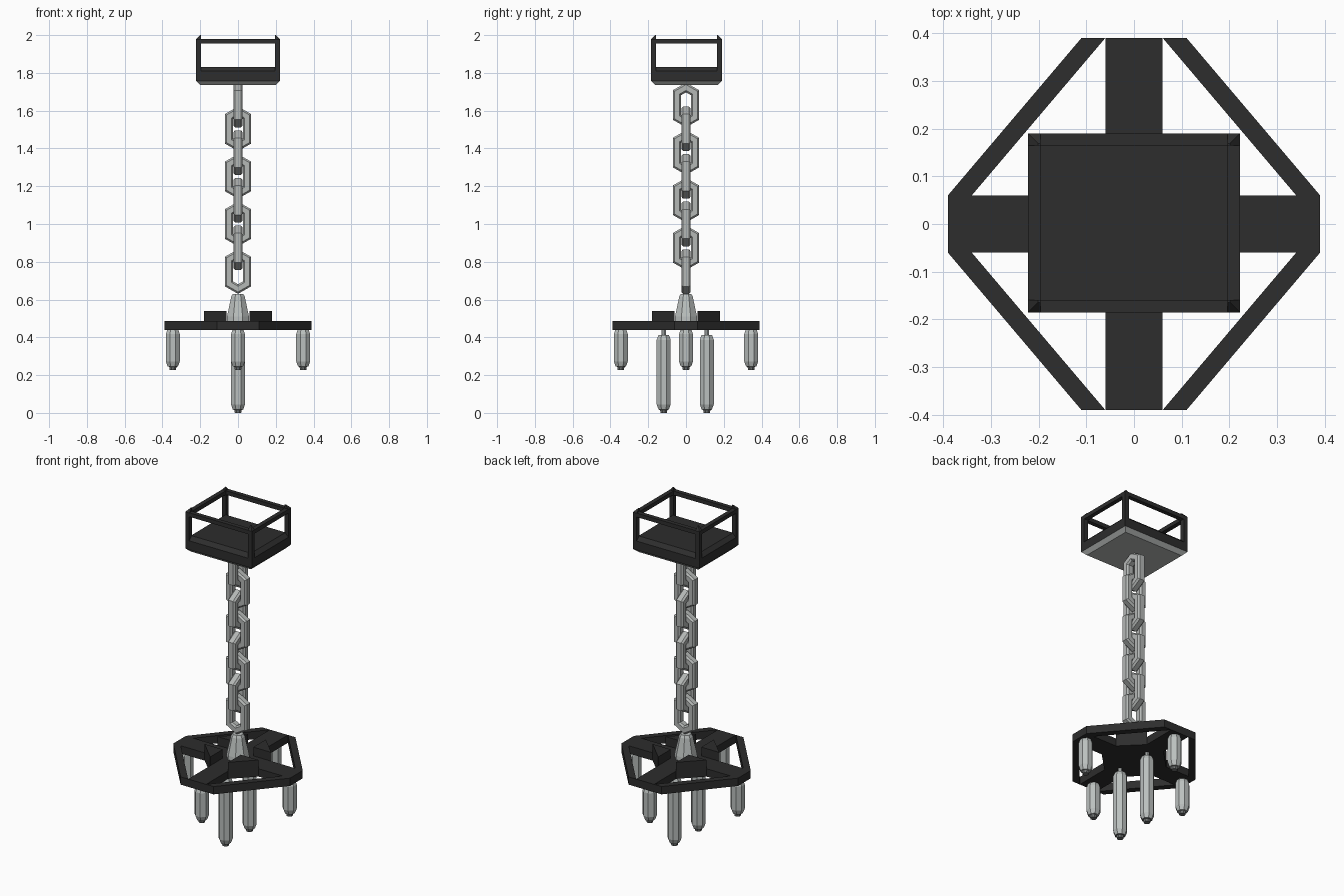
import bpy, bmesh, math
from mathutils import Matrix

if "Cube" in bpy.data.objects:
    bpy.data.objects.remove(bpy.data.objects["Cube"])


def material(name, col):
    m = bpy.data.materials.new(name)
    m.diffuse_color = (*col, 1)
    m.use_nodes = True
    m.node_tree.nodes["Principled BSDF"].inputs["Base Color"].default_value = m.diffuse_color
    return m


BLACK = material("black metal", (0.026, 0.026, 0.026))
STEEL = material("grey steel", (0.46, 0.48, 0.47))
TUBE = material("pale tube metal", (0.5, 0.53, 0.52))
DARK = material("dark tip", (0.16, 0.17, 0.17))


def finish(name, bm, *mats):
    bmesh.ops.recalc_face_normals(bm, faces=bm.faces)
    me = bpy.data.meshes.new(name)
    bm.to_mesh(me)
    bm.free()
    for m in mats:
        me.materials.append(m)
    ob = bpy.data.objects.new(name, me)
    bpy.context.collection.objects.link(ob)
    return ob


def loft(bm, rings, cap=True, closed=False):
    """Skin a list of equal-length point rings."""
    vs = [[bm.verts.new(p) for p in r] for r in rings]
    n = len(vs[0])
    pairs = list(zip(vs, vs[1:])) + ([(vs[-1], vs[0])] if closed else [])
    for a, b in pairs:
        for i in range(n):
            j = (i + 1) % n
            bm.faces.new((a[i], a[j], b[j], b[i]))
    if cap:
        bm.faces.new(vs[0][::-1])
        bm.faces.new(vs[-1])


def rect(x0, x1, y0, y1, z):
    return [(x0, y0, z), (x1, y0, z), (x1, y1, z), (x0, y1, z)]


def box(bm, x0, x1, y0, y1, z0, z1):
    loft(bm, [rect(x0, x1, y0, y1, z0), rect(x0, x1, y0, y1, z1)])


def prism(bm, pts, z0, z1):
    loft(bm, [[(x, y, z0) for x, y in pts], [(x, y, z1) for x, y in pts]])


def lathe(name, x, y, profile, mats, sides=8, dark_below=None):
    bm = bmesh.new()
    offset = math.pi / sides
    loft(bm, [[(x + r / math.cos(offset) * math.cos(offset + i * math.tau / sides),
                y + r / math.cos(offset) * math.sin(offset + i * math.tau / sides), z)
               for i in range(sides)] for r, z in profile])
    if dark_below is not None:
        for f in bm.faces:
            if f.calc_center_median().z < dark_below:
                f.material_index = 1
    return finish(name, bm, *mats)


# Canopy tray: bevelled block with a steel underside
X, Y0, Y1 = 0.222, -0.185, 0.190
bm = bmesh.new()
loft(bm, [rect(-0.2, 0.2, Y0 + 0.023, Y1 - 0.023, 1.735),
          rect(-X, X, Y0, Y1, 1.757),
          rect(-X, X, Y0, Y1, 1.81),
          rect(-0.2, 0.2, Y0 + 0.023, Y1 - 0.023, 1.832)])
for f in bm.faces:
    if f.calc_center_median().z < 1.75:
        f.material_index = 1
finish("canopy_tray", bm, BLACK, STEEL)

# Canopy cage: corner posts with slanted tips, and top rails
T = 0.026
bm = bmesh.new()
for sx in (-1, 1):
    for yo, yi in ((Y0, Y0 + T), (Y1, Y1 - T)):
        xs = sorted((sx * X, sx * (X - T)))
        ys = sorted((yo, yi))
        xi = sorted((sx * (X - T + 0.005), sx * (X - T)))
        yt = sorted((yi + (yo - yi) * 0.2, yi))
        loft(bm, [rect(*xs, *ys, 1.8), rect(*xs, *ys, 1.978), rect(*xi, *yt, 2.0)])
    box(bm, *sorted((sx * X, sx * (X - T))), Y0 + T, Y1 - T, 1.955, 1.979)
for yo, yi in ((Y0, Y0 + T), (Y1, Y1 - T)):
    box(bm, -X + T, X - T, *sorted((yo, yi)), 1.955, 1.979)
finish("canopy_cage", bm, BLACK)

# Chain: eight pointed hexagonal links, alternating direction
OUTER = [(0, .118), (.07, .078), (.07, -.078), (0, -.118), (-.07, -.078), (-.07, .078)]
INNER = [(0, .067), (.026, .052), (.026, -.052), (0, -.067), (-.026, -.052), (-.026, .052)]
SECTION = [(0, -.6), (.2, -1), (.8, -1), (1, -.6), (1, .6), (.8, 1), (.2, 1), (0, .6)]
for k in range(8):
    bm = bmesh.new()
    loft(bm, [[(ox + (ix - ox) * t, d * 0.025, oz + (iz - oz) * t) for t, d in SECTION]
              for (ox, oz), (ix, iz) in zip(OUTER, INNER)], cap=False, closed=True)
    bmesh.ops.transform(bm, verts=bm.verts,
                        matrix=Matrix.Translation((0, 0, 0.748 + 0.126 * k))
                        @ Matrix.Rotation(math.pi / 2 * (k % 2), 4, 'Z'))
    finish(f"chain_link_{k + 1}", bm, STEEL)

# Faceted hub under the chain
lathe("hub", 0, 0, [(0.06, 0.47), (0.058, 0.51), (0.036, 0.615), (0.028, 0.63)], [TUBE])

# Frame: cross arms, outer diagonal bars and raised corner gussets
Z0, Z1, A, L = 0.44, 0.487, 0.06, 0.39
bm = bmesh.new()
cross = [(A, A), (A, L), (-A, L), (-A, A), (-L, A), (-L, -A),
         (-A, -A), (-A, -L), (A, -L), (A, -A), (L, -A), (L, A)]
prism(bm, cross, Z0, Z1)
finish("cross_arms", bm, BLACK)
bars, gussets = bmesh.new(), bmesh.new()
for sx in (-1, 1):
    for sy in (-1, 1):
        prism(bars, [(sx * x, sy * y) for x, y in
                     ((A, L), (0.11, L), (L, A), (0.34, A))], Z0, Z1)
        prism(gussets, [(sx * x, sy * y) for x, y in
                        ((A, A), (0.18, A), (A, 0.18))], Z0, 0.54)
finish("rim_bars", bars, BLACK)
finish("corner_gussets", gussets, BLACK)


# Hanging tubes with tapered ends and dark tips
def tube(name, x, y, top, bottom):
    lathe(name, x, y, [(0.017, bottom), (0.019, bottom + 0.016), (0.027, bottom + 0.017),
                       (0.037, bottom + 0.045), (0.037, top - 0.025), (0.028, top)],
          [TUBE, DARK], dark_below=bottom + 0.0165)


for i, (x, y) in enumerate(((0.345, 0), (-0.345, 0), (0, 0.345), (0, -0.345))):
    tube(f"outer_tube_{i + 1}", x, y, 0.442, 0.228)
for i, y in enumerate((-0.118, 0.11)):
    tube(f"inner_tube_{i + 1}", 0, y, 0.412, 0.0)
    lathe(f"inner_stem_{i + 1}", 0, y, [(0.011, 0.405), (0.011, 0.445)], [TUBE])
